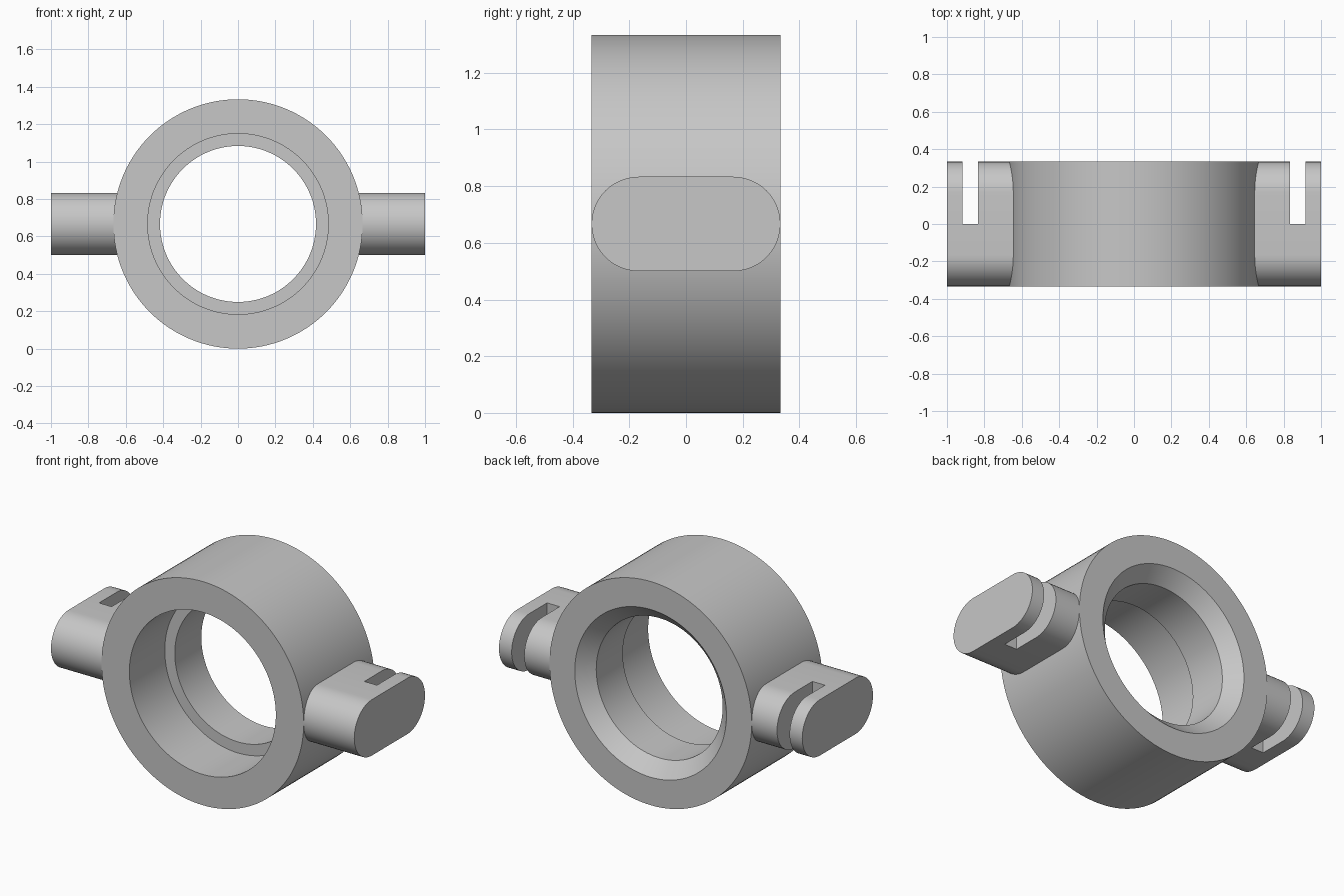
import bpy, bmesh, math
from mathutils import Vector, Matrix

cube = bpy.data.objects.get("Cube")
if cube:
    bpy.data.objects.remove(cube, do_unlink=True)

R = 2 / 3        # outer radius, also the height of the axis
H = 1 / 3        # half depth
LUG = 1 / 6      # radius of the rounded lug sides

grey = bpy.data.materials.new("plain grey")
grey.use_nodes = True
colour = (0.57, 0.57, 0.57, 1)
grey.diffuse_color = colour
grey.node_tree.nodes["Principled BSDF"].inputs["Base Color"].default_value = colour


def make_object(name, bm):
    bmesh.ops.recalc_face_normals(bm, faces=bm.faces)
    mesh = bpy.data.meshes.new(name)
    bm.to_mesh(mesh)
    bm.free()
    mesh.materials.append(grey)
    obj = bpy.data.objects.new(name, mesh)
    bpy.context.collection.objects.link(obj)
    return obj


def smooth(obj):
    bpy.ops.object.select_all(action='DESELECT')
    obj.select_set(True)
    bpy.context.view_layer.objects.active = obj
    bpy.ops.object.shade_smooth_by_angle(angle=math.radians(30))


# Ring: stepped pocket at the front, chamfered bore at the back
def build_ring():
    profile = [(R, -H), (0.483, -H), (0.483, 0), (0.417, 0),
               (0.417, 0.25), (0.5, H), (R, H)]
    bm = bmesh.new()
    verts = [bm.verts.new((r, y, R)) for r, y in profile]
    edges = [bm.edges.new((a, b)) for a, b in zip(verts, verts[1:] + verts[:1])]
    bmesh.ops.spin(bm, geom=verts + edges, cent=(0, 0, R), axis=(0, 1, 0),
                   angle=math.tau, steps=128, use_duplicate=False)
    bmesh.ops.remove_doubles(bm, verts=bm.verts, dist=0.0001)
    return make_object("ring", bm)


# Lug: rounded bar reaching outward, with a slot open to the back
def build_lug(name, side):
    bm = bmesh.new()
    steps = 24
    outline = []
    for end in (1, -1):
        for i in range(steps + 1):
            a = math.pi * i / steps - math.pi / 2
            outline.append((end * (LUG + LUG * math.cos(a)),
                            R + end * LUG * math.sin(a)))
    face = bm.faces.new([bm.verts.new((side * 0.58, y, z)) for y, z in outline])
    grown = bmesh.ops.extrude_face_region(bm, geom=[face])["geom"]
    for v in grown:
        if isinstance(v, bmesh.types.BMVert):
            v.co.x = side
    lug = make_object(name, bm)

    bm = bmesh.new()
    bmesh.ops.create_cube(bm, size=1, matrix=Matrix.LocRotScale(
        Vector((side * 0.875, 0.25, R)), None, Vector((0.083, 0.5, 0.5))))
    cutter = make_object("slot_cutter", bm)
    cutter.hide_render = True

    cut = lug.modifiers.new("slot", 'BOOLEAN')
    cut.operation = 'DIFFERENCE'
    cut.solver = 'EXACT'
    cut.object = cutter
    bpy.ops.object.select_all(action='DESELECT')
    lug.select_set(True)
    bpy.context.view_layer.objects.active = lug
    bpy.ops.object.modifier_apply(modifier=cut.name)
    bpy.data.objects.remove(cutter, do_unlink=True)
    return lug


smooth(build_ring())
for lug_name, lug_side in (("left_lug", 1), ("right_lug", -1)):
    smooth(build_lug(lug_name, lug_side))
